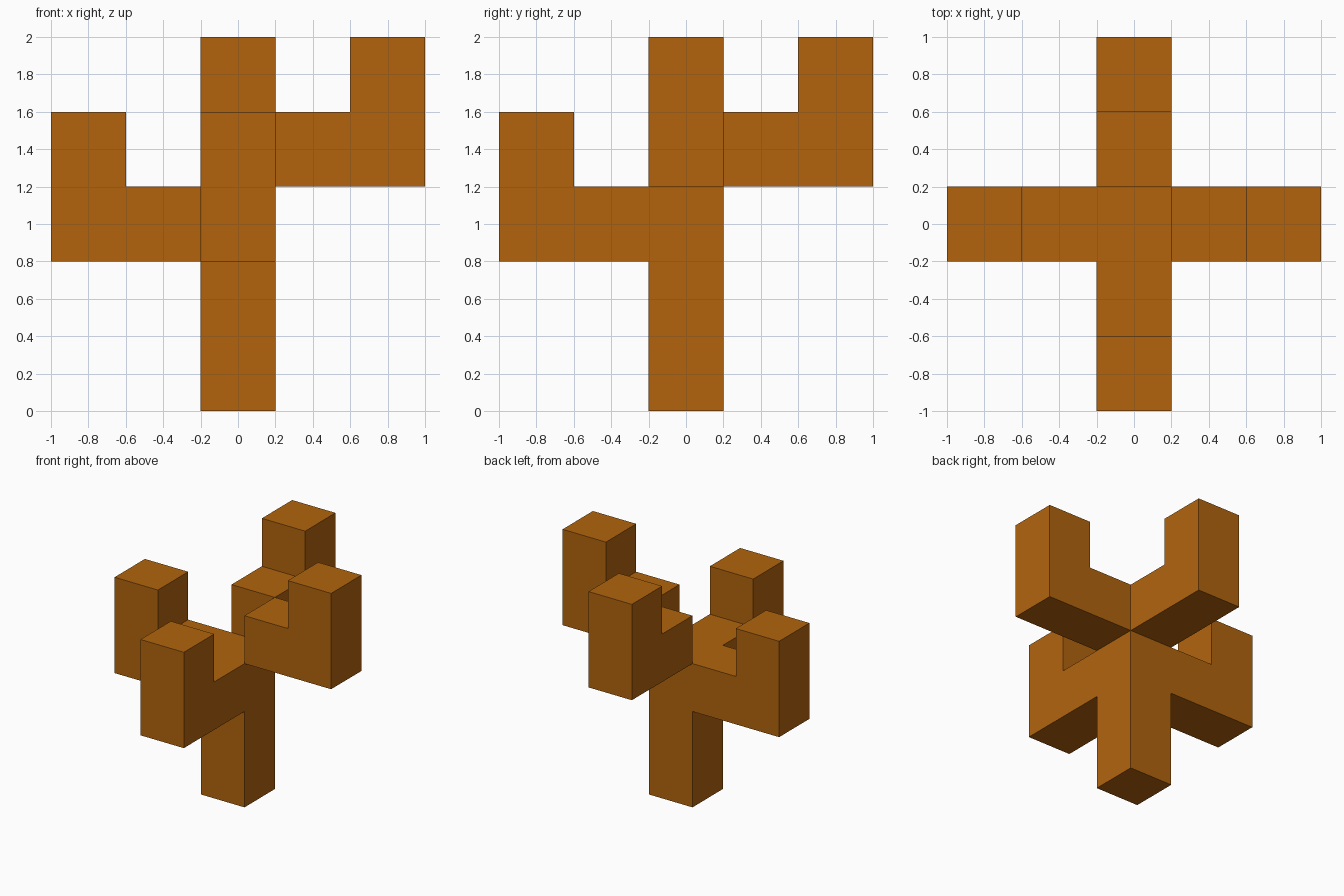
import bpy, bmesh, math
from mathutils import Vector

if "Cube" in bpy.data.objects:
    bpy.data.objects.remove(bpy.data.objects["Cube"])

S = 0.4  # edge length of one block

orange = bpy.data.materials.new("burnt_orange")
orange.diffuse_color = (0.445, 0.127, 0.004, 1)
orange.use_nodes = True
orange.node_tree.nodes["Principled BSDF"].inputs["Base Color"].default_value = orange.diffuse_color

DIRS = [Vector(d) for d in ((1, 0, 0), (-1, 0, 0), (0, 1, 0), (0, -1, 0), (0, 0, 1), (0, 0, -1))]


def blocks(name, cells):
    """Join grid cells into one closed shell with only its outer faces."""
    cells = set(cells)
    bm = bmesh.new()
    for c in cells:
        centre = Vector((c[0], c[1], c[2] + 0.5))
        for d in DIRS:
            if tuple(int(a + b) for a, b in zip(c, d)) in cells:
                continue
            u = Vector((d.y, d.z, d.x))
            v = d.cross(u)
            corners = [(-1, -1), (1, -1), (1, 1), (-1, 1)]
            bm.faces.new([bm.verts.new((centre + (d + u * a + v * b) / 2) * S) for a, b in corners])
    bmesh.ops.remove_doubles(bm, verts=bm.verts, dist=1e-4)
    bmesh.ops.dissolve_limit(bm, angle_limit=math.radians(1), verts=bm.verts, edges=bm.edges)
    bmesh.ops.recalc_face_normals(bm, faces=bm.faces)
    mesh = bpy.data.meshes.new(name)
    bm.to_mesh(mesh)
    bm.free()
    mesh.materials.append(orange)
    bpy.context.collection.objects.link(bpy.data.objects.new(name, mesh))


def arm(dx, dy, z):
    """L-shaped arm: two blocks outwards, one block up at the tip."""
    return [(dx, dy, z), (2 * dx, 2 * dy, z), (2 * dx, 2 * dy, z + 1)]


# Trunk with the two low arms (left and front)
blocks("trunk_with_low_arms", [(0, 0, z) for z in range(3)] + arm(-1, 0, 2) + arm(0, -1, 2))

# Two high arms, touching the trunk top only along an edge
blocks("high_right_arm", arm(1, 0, 3))
blocks("high_back_arm", arm(0, 1, 3))
